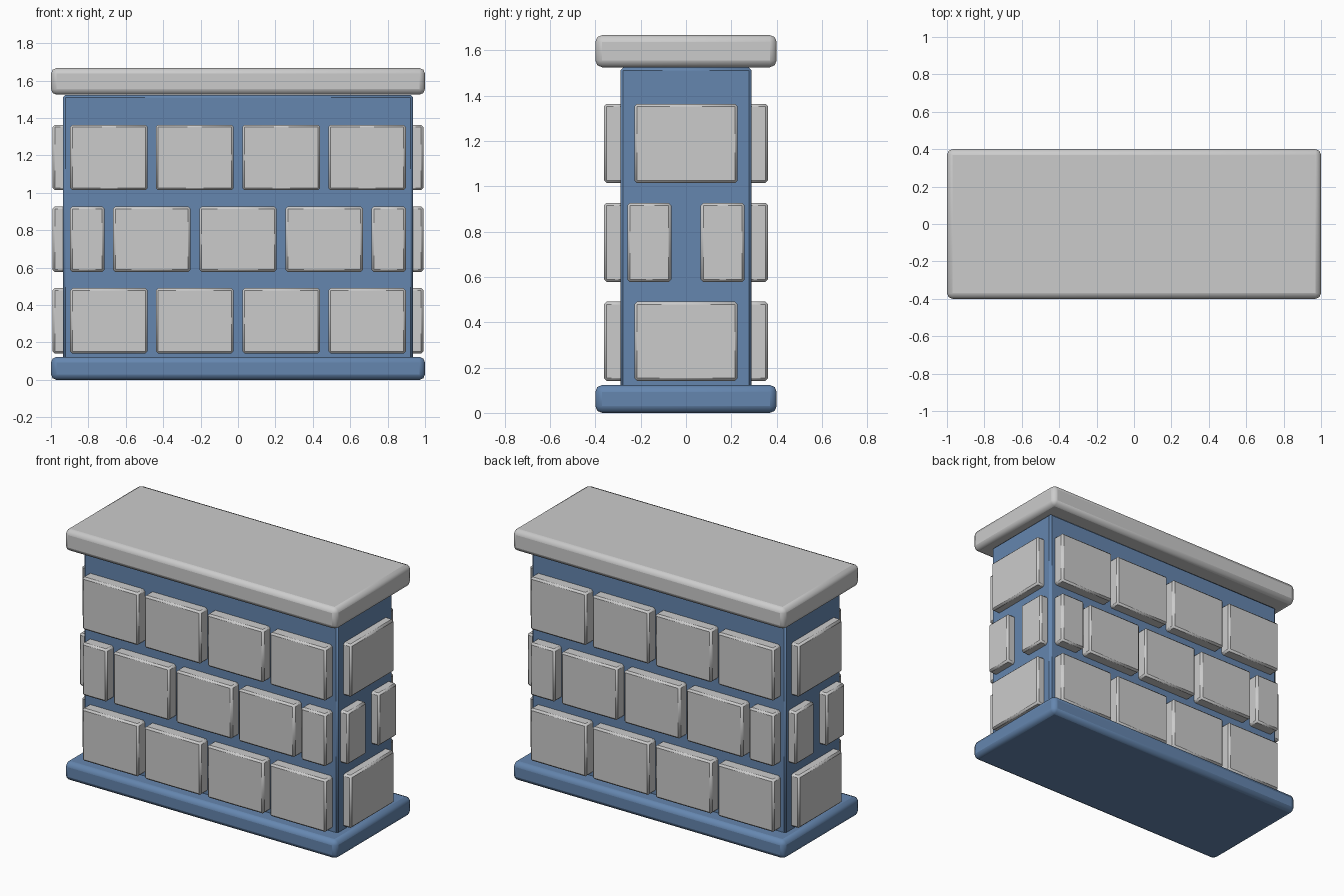
import bpy, math

if "Cube" in bpy.data.objects:
    bpy.data.objects.remove(bpy.data.objects["Cube"])

blue = bpy.data.materials.new("blue_stone")
blue.diffuse_color = (0.13, 0.24, 0.43, 1)
blue.use_nodes = True
blue.node_tree.nodes["Principled BSDF"].inputs["Base Color"].default_value = blue.diffuse_color


def block(name, x, y, z, bevel, segments=1, mat=None):
    """Bevelled box given as (min, max) ranges on each axis."""
    bpy.ops.mesh.primitive_cube_add(size=1)
    ob = bpy.context.object
    ob.name = name
    ob.location = [(r[0] + r[1]) / 2 for r in (x, y, z)]
    ob.scale = [r[1] - r[0] for r in (x, y, z)]
    bpy.ops.object.transform_apply(location=False, rotation=False, scale=True)
    m = ob.modifiers.new("bevel", 'BEVEL')
    m.width, m.segments = bevel, segments
    if mat:
        ob.data.materials.append(mat)
    bpy.ops.object.shade_smooth_by_angle(angle=math.radians(25))
    return ob


# Plinth, core and cap slab
block("base", (-1, 1), (-0.4, 0.4), (0, 0.123), 0.03, 2, blue)
block("core", (-0.935, 0.935), (-0.289, 0.289), (0.1, 1.523), 0.012, 1, blue)
block("cap", (-1, 1), (-0.4, 0.4), (1.525, 1.667), 0.03, 2)

# Brick layout: long faces and short faces, for full and staggered rows
long_full = [(-0.897, -0.483), (-0.439, -0.023), (0.023, 0.439), (0.483, 0.897)]
long_stag = [(-0.897, -0.714), (-0.668, -0.254), (-0.207, 0.207),
             (0.254, 0.668), (0.714, 0.897)]
short_full = [(-0.228, 0.228)]
short_stag = [(-0.259, -0.065), (0.065, 0.259)]

rows = [(0.141, long_full, short_full),
        (0.577, long_stag, short_stag),
        (1.014, long_full, short_full)]

for r, (z0, longs, shorts) in enumerate(rows, 1):
    z = (z0, z0 + 0.35)
    for side, s in (("front", -1), ("back", 1)):
        y = sorted((s * 0.25, s * 0.362))
        for i, x in enumerate(longs, 1):
            block(f"{side}_brick_{r}_{i}", x, y, z, 0.012)
    for side, s in (("left", -1), ("right", 1)):
        x = sorted((s * 0.89, s * 0.991))
        for i, y in enumerate(shorts, 1):
            block(f"{side}_brick_{r}_{i}", x, y, z, 0.012)
